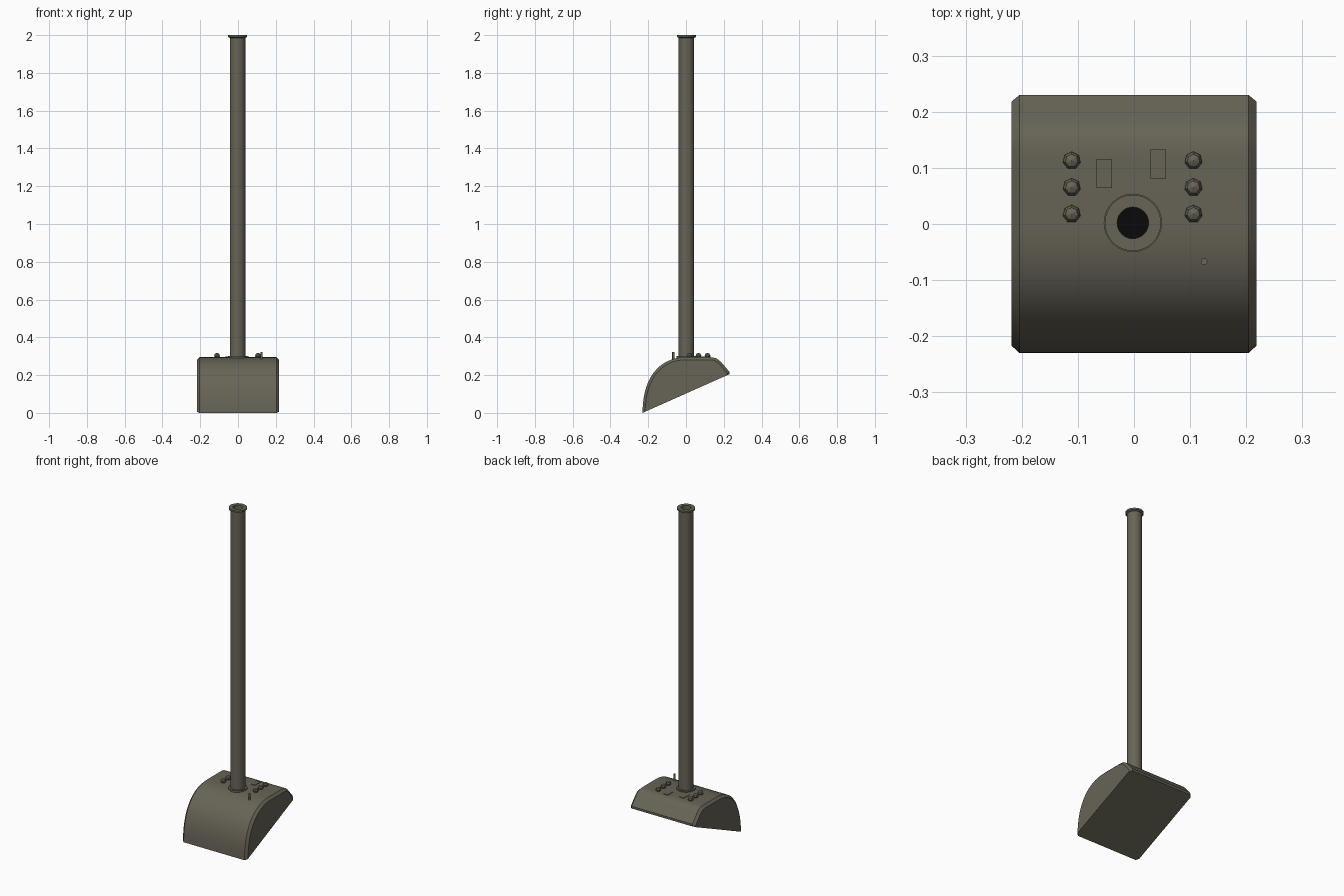
import bpy, bmesh, math
from mathutils import Vector
from mathutils.geometry import interpolate_bezier

if "Cube" in bpy.data.objects:
    bpy.data.objects.remove(bpy.data.objects["Cube"])


def material(name, rgb):
    mat = bpy.data.materials.new(name)
    mat.use_nodes = True
    mat.diffuse_color = (*rgb, 1)
    mat.node_tree.nodes["Principled BSDF"].inputs["Base Color"].default_value = (*rgb, 1)
    return mat


OLIVE = material("olive grey", (0.135, 0.127, 0.093))
BLACK = material("black", (0.003, 0.003, 0.003))


def finish(bm, name, mat, smooth=None):
    bmesh.ops.recalc_face_normals(bm, faces=bm.faces)
    mesh = bpy.data.meshes.new(name)
    bm.to_mesh(mesh)
    bm.free()
    mesh.materials.append(mat)
    obj = bpy.data.objects.new(name, mesh)
    bpy.context.collection.objects.link(obj)
    if smooth:
        bpy.ops.object.select_all(action="DESELECT")
        obj.select_set(True)
        bpy.context.view_layer.objects.active = obj
        bpy.ops.object.shade_smooth_by_angle(angle=math.radians(smooth))
    return obj


def lathe(name, profile, mat, center=(0, 0), segments=32):
    """Spin a (radius, height) outline around a vertical axis."""
    bm = bmesh.new()
    verts = [bm.verts.new((r, 0, z)) for r, z in profile]
    edges = [bm.edges.new(pair) for pair in zip(verts, verts[1:])]
    bmesh.ops.spin(bm, geom=verts + edges, cent=(0, 0, 0), axis=(0, 0, 1),
                   angle=math.tau, steps=segments)
    bmesh.ops.remove_doubles(bm, verts=bm.verts, dist=0.0001)
    bmesh.ops.translate(bm, verts=bm.verts, vec=(*center, 0))
    return finish(bm, name, mat, 35)


def block(name, low, high, mat):
    bm = bmesh.new()
    bmesh.ops.create_cube(bm, size=1)
    low, high = Vector(low), Vector(high)
    bmesh.ops.scale(bm, verts=bm.verts, vec=high - low)
    bmesh.ops.translate(bm, verts=bm.verts, vec=(low + high) / 2)
    return finish(bm, name, mat)


# Wedge base: rounded side outline, sloping flat underside
TOP = 0.295
front = interpolate_bezier(Vector((-0.23, 0)), Vector((-0.23, 0.2)),
                           Vector((-0.13, TOP)), Vector((0, TOP)), 16)
back = interpolate_bezier(Vector((0.12, TOP)), Vector((0.15, TOP)),
                          Vector((0.165, 0.29)), Vector((0.185, 0.27)), 7)
outline = [p.to_2d() for p in front + back] + [Vector((0.23, 0.218)), Vector((0.23, 0.205))]
CHAMFER = 0.014


def inset(points, distance):
    """Shrink the upper outline while its ends slide along the underside."""
    result = []
    slope = (points[-1] - points[0]).normalized()
    for i, p in enumerate(points):
        t = points[min(i + 1, len(points) - 1)] - points[max(i - 1, 0)]
        result.append(p + Vector((t.y, -t.x)).normalized() * distance)
    result[0] = points[0] + slope * distance
    result[-1] = points[-1] - slope * distance
    return result


bm = bmesh.new()
small = inset(outline, CHAMFER)
sections = [(-0.218, small), (-0.204, outline), (0.204, outline), (0.218, small)]
loops = [[bm.verts.new((x, p.x, p.y)) for p in pts] for x, pts in sections]
for a, b in zip(loops, loops[1:]):
    for i in range(len(a)):
        j = (i + 1) % len(a)
        bm.faces.new((a[i], a[j], b[j], b[i]))
bm.faces.new(loops[0])
bm.faces.new(loops[-1])
finish(bm, "wedge_base", OLIVE, 28)

# Hollow upright pipe with a flanged rim, seated in a collar
AXIS = (-0.002, 0.002)
lathe("pipe", [(0.041, 0.28), (0.041, 1.985), (0.05, 1.99), (0.05, 2.0),
               (0.028, 2.0), (0.028, 0.3)], OLIVE, AXIS)
lathe("pipe_floor", [(0, 0.302), (0.0285, 0.302)], BLACK, AXIS)
lathe("base_collar", [(0.041, 0.302), (0.052, 0.302), (0.052, 0.285)], OLIVE, AXIS)

# Two rows of faceted round buttons
for side, x in (("right", -0.111), ("left", 0.106)):
    for row in range(3):
        bm = bmesh.new()
        bmesh.ops.create_uvsphere(bm, u_segments=7, v_segments=4, radius=0.016)
        bmesh.ops.translate(bm, verts=bm.verts, vec=(x, 0.018 + row * 0.0475, 0.302))
        finish(bm, f"{side}_button_{row + 1}", OLIVE)

# Flat panels behind the pipe
for side, x, y in (("right", -0.053, 0.09), ("left", 0.043, 0.107)):
    block(f"{side}_panel", (x - 0.014, y - 0.026, 0.29), (x + 0.014, y + 0.026, 0.298), OLIVE)

# Small upright toggle
lathe("toggle", [(0.006, 0.27), (0.006, 0.322), (0, 0.322)], OLIVE, (0.125, -0.067), 12)
